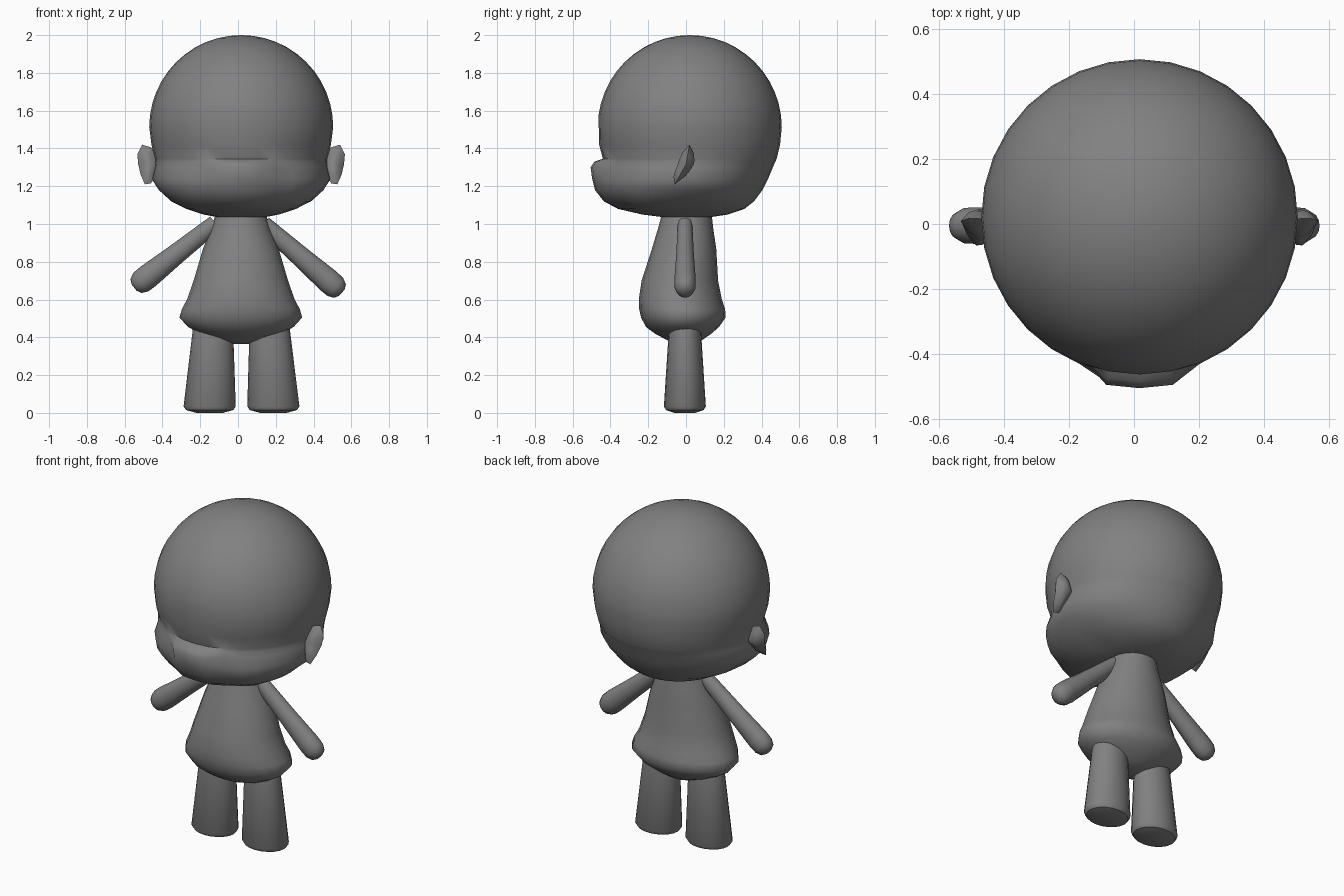
import bpy, bmesh, math
from mathutils import Vector

if "Cube" in bpy.data.objects:
    bpy.data.objects.remove(bpy.data.objects["Cube"])

grey = bpy.data.materials.new("plain_grey")
grey.diffuse_color = (0.22, 0.22, 0.22, 1)
grey.use_nodes = True
grey.node_tree.nodes["Principled BSDF"].inputs["Base Color"].default_value = grey.diffuse_color


def finish(name, bm, angle=50):
    bmesh.ops.recalc_face_normals(bm, faces=bm.faces[:])
    mesh = bpy.data.meshes.new(name)
    bm.to_mesh(mesh)
    bm.free()
    mesh.materials.append(grey)
    ob = bpy.data.objects.new(name, mesh)
    bpy.context.collection.objects.link(ob)
    bpy.ops.object.select_all(action='DESELECT')
    ob.select_set(True)
    bpy.context.view_layer.objects.active = ob
    bpy.ops.object.shade_smooth_by_angle(angle=math.radians(angle))


def loft(name, rings, angle=50):
    """Skin a stack of point rings and close both ends with a fan."""
    bm = bmesh.new()
    loops = [[bm.verts.new(p) for p in ring] for ring in rings]
    n = len(loops[0])
    for a, b in zip(loops, loops[1:]):
        for i in range(n):
            j = (i + 1) % n
            bm.faces.new((a[i], a[j], b[j], b[i]))
    for end in (loops[0], loops[-1]):
        mid = bm.verts.new(sum((v.co for v in end), Vector()) / n)
        for i in range(n):
            bm.faces.new((end[i], end[(i + 1) % n], mid))
    finish(name, bm, angle)


def ellipse(cx, cy, z, rx, ry, n=20):
    return [(cx + rx * math.cos(2 * math.pi * i / n),
             cy + ry * math.sin(2 * math.pi * i / n), z) for i in range(n)]


# Head: round skull blending into a jaw with a small front lip
# each row: height, then radius at back, side, cheek and lip
JAW = [(1.513, .487, .487, .487, .482), (1.42, .478, .475, .478, .48),
       (1.345, .46, .457, .455, .46), (1.33, .453, .457, .457, .505),
       (1.30, .44, .46, .464, .525), (1.24, .415, .475, .485, .517),
       (1.18, .385, .435, .475, .502), (1.12, .34, .36, .43, .455),
       (1.08, .29, .27, .36, .38), (1.05, .20, .19, .24, .25),
       (1.035, .10, .12, .13, .13)]
STOPS = [(0, 3), (12, 3), (23, 2), (45, 2), (90, 1), (150, 0), (180, 0)]


def jaw_radius(radii, deg):
    for (a, ia), (b, ib) in zip(STOPS, STOPS[1:]):
        if deg <= b + 1e-4:
            t = (deg - a) / (b - a)
            return radii[ia] * (1 - t) + radii[ib] * t
    return radii[0]


SEG = 32
rings = []
for k in range(1, 12):
    lat = math.pi / 2 * k / 12
    r = .487 * math.sin(lat)
    rings.append(ellipse(.017, .02, 1.513 + .487 * math.cos(lat), r, r, SEG))
    # turn each skull ring so that it starts at the front like the jaw rings
    rings[-1] = rings[-1][SEG * 3 // 4:] + rings[-1][:SEG * 3 // 4]
rings.insert(0, [(.017 + (x - .017) * .05, .02 + (y - .02) * .05, 2.0)
                 for x, y, z in rings[0]])
for z, *radii in JAW:
    ring = []
    for i in range(SEG):
        deg = 360 * i / SEG
        r = jaw_radius(radii, min(deg, 360 - deg))
        a = math.radians(deg)
        ring.append((.017 + r * math.sin(a), .02 - r * math.cos(a), z))
    rings.append(ring)
loft("head", rings, 60)

# Torso: height, half width, front y, back y
TORSO = [(1.06, .13, -.125, .135), (.97, .16, -.15, .145), (.87, .20, -.18, .16),
         (.70, .25, -.235, .17), (.60, .285, -.25, .19), (.55, .312, -.248, .207),
         (.505, .325, -.238, .21), (.455, .28, -.212, .175), (.42, .215, -.165, .135),
         (.385, .12, -.10, .085), (.365, .04, -.04, .03)]
loft("torso", [ellipse(.015, (f + b) / 2, z, w, (b - f) / 2)
               for z, w, f, b in TORSO], 60)

# Legs: flared tubes with a shallow rounded sole
for side, top_x, foot_x in (("left", -.13, -.15), ("right", .165, .187)):
    rows = [(.50, .10, .08), (.44, .107, .085), (.035, .138, .111),
            (.015, .125, .10), (.0, .07, .055)]
    leg = []
    for z, rx, ry in rows:
        t = min(1, (.5 - z) / .46)
        leg.append(ellipse(top_x + (foot_x - top_x) * t, -.006, z, rx, ry))
    loft(side + "_leg", leg, 40)

# Arms: tubes widening towards blunt rounded hands
ARMS = (("left", Vector((-.12, -.005, 1.005)), Vector((-.54, -.005, .672))),
        ("right", Vector((.135, -.005, 1.0)), Vector((.54, -.005, .645))))
for side, start, end in ARMS:
    axis = end - start
    up = axis.normalized().cross(Vector((0, 1, 0)))
    arm = []
    for t, r in ((0, .042), (.5, .052), (.85, .062), (.94, .06), (1.0, .045), (1.025, .02)):
        c = start + axis * t
        arm.append([c + up * r * 1.05 * math.cos(math.tau * i / 14)
                    + Vector((0, r * .93 * math.sin(math.tau * i / 14), 0))
                    for i in range(14)])
    loft(side + "_arm", arm, 60)

# Ears: tilted leaf shapes; outline as outward offset and height
EAR = [(.06, 1.37), (.035, 1.42), (-.015, 1.405), (-.045, 1.35), (-.062, 1.315),
       (-.04, 1.26), (-.012, 1.215), (.02, 1.21), (.042, 1.26), (.055, 1.315)]
for side, sign, cx in (("left", -1, -.473), ("right", 1, .506)):
    rings = []
    for scale, depth in ((.2, -.041), (.6, -.03), (1, 0), (.6, .03), (.2, .041)):
        ring = []
        for u, z in EAR:
            dz = (z - 1.315) * scale
            lean = -.02 * abs(dz) / .1 + .37 * dz
            ring.append((cx + sign * u * scale, depth + lean, 1.315 + dz))
        rings.append(ring)
    loft(side + "_ear", rings, 60)
